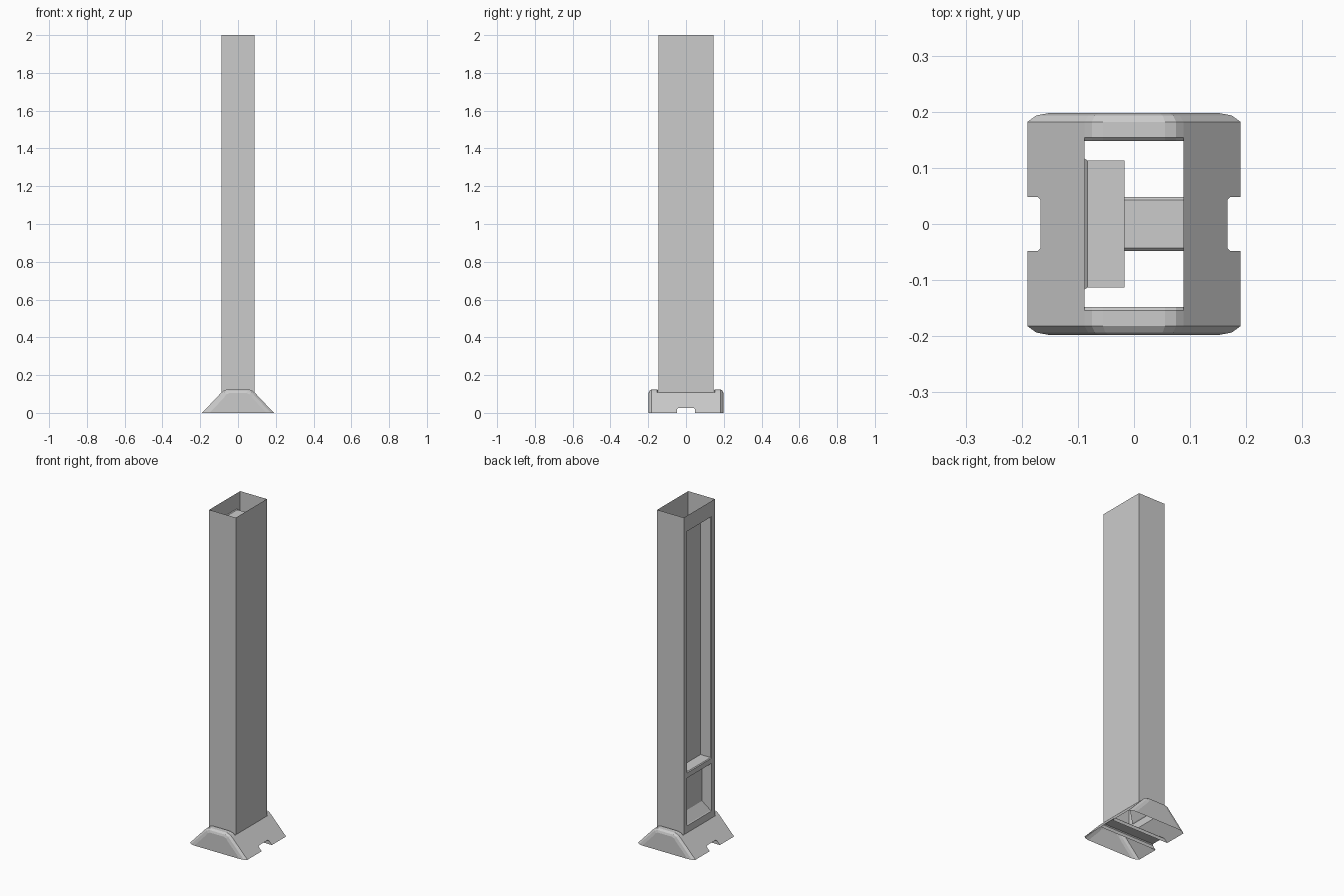
import bpy, bmesh

if "Cube" in bpy.data.objects:
    bpy.data.objects.remove(bpy.data.objects["Cube"])

PX, PY, Z0, ZT = 0.088, 0.146, 0.108, 2.0   # post half sizes, bottom and top


def make_object(name, bm):
    bmesh.ops.remove_doubles(bm, verts=bm.verts, dist=0.0002)
    bmesh.ops.recalc_face_normals(bm, faces=bm.faces)
    mesh = bpy.data.meshes.new(name)
    bm.to_mesh(mesh)
    bm.free()
    ob = bpy.data.objects.new(name, mesh)
    bpy.context.collection.objects.link(ob)
    return ob


def face(bm, pts):
    return bm.faces.new([bm.verts.new(p) for p in pts])


def loft(bm, rows, closed=False):
    """Quads between successive rows of points."""
    for a, b in zip(rows, rows[1:]):
        n = len(a)
        for i in range(n if closed else n - 1):
            j = (i + 1) % n
            face(bm, [a[i], a[j], b[j], b[i]])


def rect(x, y, z0, z1):
    return [(x, -y, z0), (x, y, z0), (x, y, z1), (x, -y, z1)]


# Post: thin open tube, left side framed around two recesses
WY = 0.117
LOW, HIGH = (0.15, 0.435), (0.465, 1.907)
bm = bmesh.new()
outline = [(-PX, -PY), (PX, -PY), (PX, PY), (-PX, PY)]
loft(bm, [[(x, y, z) for x, y in outline] for z in (Z0, ZT)])
ys = [-PY, -WY, WY, PY]
zs = [Z0, *LOW, *HIGH, ZT]
for i in range(3):
    for k in range(5):
        if i == 1 and k in (1, 3):
            continue
        face(bm, [(-PX, ys[i], zs[k]), (-PX, ys[i + 1], zs[k]),
                  (-PX, ys[i + 1], zs[k + 1]), (-PX, ys[i], zs[k + 1])])

# Tall recess: straight walled box with a softened rim
a, b = HIGH
rows = [rect(-PX, WY, a, b), rect(-PX + 0.005, WY - 0.004, a + 0.004, b - 0.004),
        rect(-0.017, WY - 0.004, a + 0.004, b - 0.004)]
loft(bm, rows, True)
face(bm, rows[-1])

# Short recess: tapered pocket
a, b = LOW
rows = [rect(-PX, WY, a, b), rect(-PX + 0.005, WY - 0.004, a + 0.004, b - 0.004),
        rect(-0.045, WY - 0.03, a + 0.06, b - 0.02)]
loft(bm, rows, True)
face(bm, rows[-1])
make_object("hollow_post", bm)

# Foot: open shell with sloping sides and rounded end ridges
half = [(0.19, 0), (PX, Z0), (0.075, 0.119), (0.055, 0.125)]
half_in = [(0.15, 0), (0.072, 0.083), (0.062, 0.098), (0.045, 0.105)]


def mirrored(p):
    return p + [(-x, z) for x, z in reversed(p)]


full, inner = mirrored(half), mirrored(half_in)
bm = bmesh.new()
for s in (-1, 1):
    # chamfered end cap
    rows = []
    for y, t in ((0.182, 0), (0.1935, 0.4), (0.198, 1)):
        rows.append([(p[0] + (q[0] - p[0]) * t, s * y, p[1] + (q[1] - p[1]) * t)
                     for p, q in zip(full, inner)])
    loft(bm, rows)
    face(bm, rows[-1])
    # ridge running up to the post, with rounded inner lip
    ridge = full[1:-1]
    loft(bm, [[(x, s * 0.182, z) for x, z in ridge],
              [(x, s * 0.154, z) for x, z in ridge],
              [(x, s * 0.148, max(z - 0.006, 0.1)) for x, z in ridge],
              [(x, s * 0.148, 0.1) for x, z in ridge]])

# Sloping sides, each notched for the cable channel
notch = [(-0.048, 0), (-0.048, 0.020), (-0.043, 0.025),
         (0.043, 0.025), (0.048, 0.020), (0.048, 0)]


def slope_x(z):
    return 0.19 - z * (0.19 - PX) / Z0


for s in (-1, 1):
    pts = [(-0.182, 0)] + notch + [(0.182, 0), (0.182, Z0), (-0.182, Z0)]
    face(bm, [(s * slope_x(z), y, z) for y, z in pts])

# Channel crossing beneath the post
loft(bm, [[(s * slope_x(z), y, z) for y, z in notch] for s in (-1, 1)])
make_object("foot_with_channel", bm)
